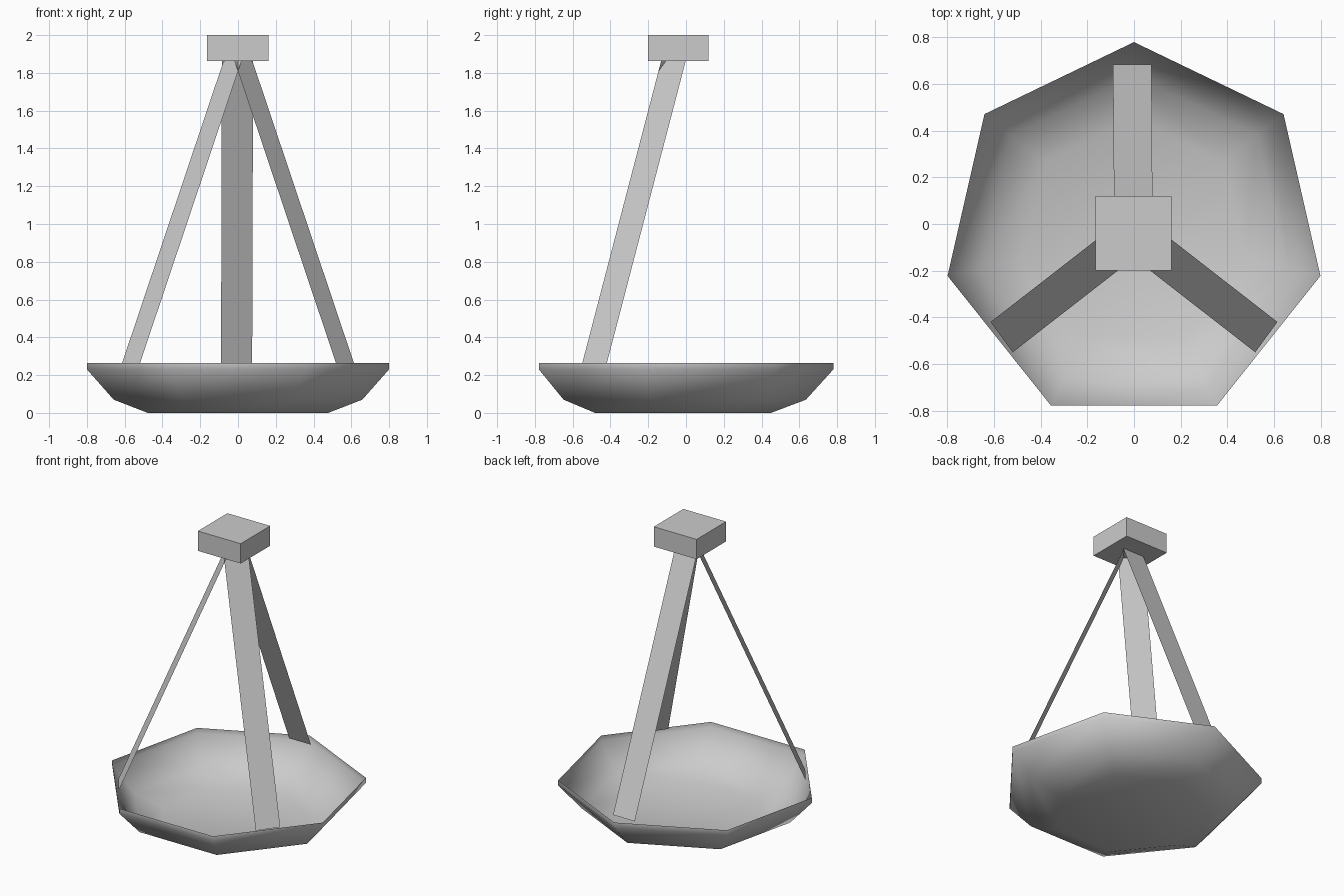
import bpy, bmesh, math

if "Cube" in bpy.data.objects:
    bpy.data.objects.remove(bpy.data.objects["Cube"])

grey = bpy.data.materials.new("light_grey")
grey.diffuse_color = (0.6, 0.6, 0.6, 1)
grey.use_nodes = True
grey.node_tree.nodes["Principled BSDF"].inputs["Base Color"].default_value = grey.diffuse_color


def make_object(name, bm, smooth=False):
    mesh = bpy.data.meshes.new(name)
    for f in bm.faces:
        f.smooth = smooth
    bm.to_mesh(mesh)
    bm.free()
    mesh.materials.append(grey)
    obj = bpy.data.objects.new(name, mesh)
    bpy.context.collection.objects.link(obj)
    return obj


# Shallow seven-sided dish, open at the top: (radius, height) profile
SIDES, DISH_Y = 7, -0.04
bm = bmesh.new()
rings = []
for r, z in [(0.49, 0.0), (0.675, 0.07), (0.82, 0.23), (0.82, 0.265)]:
    angles = [math.pi / 2 + i * math.tau / SIDES for i in range(SIDES)]
    rings.append([bm.verts.new((r * math.cos(a), DISH_Y + r * math.sin(a), z)) for a in angles])
bm.faces.new(rings[0][::-1])
for low, high in zip(rings, rings[1:]):
    for i in range(SIDES):
        j = (i + 1) % SIDES
        bm.faces.new((low[i], low[j], high[j], high[i]))
make_object("dish", bm, smooth=True)


# Flat struts from the dish rim up into the receiver box
def strut(name, corners):
    bm = bmesh.new()
    bm.faces.new([bm.verts.new(c) for c in corners])
    make_object(name, bm)


strut("back_strut", [(0.075, 0.684, 0.26), (-0.09, 0.684, 0.26),
                     (-0.085, -0.025, 1.9), (0.08, -0.025, 1.9)])
right = [(0.52, -0.55, 0.26), (0.615, -0.42, 0.26),
         (0.064, 0.008, 1.9), (-0.031, -0.122, 1.9)]
strut("right_strut", right)
strut("left_strut", [(-x, y, z) for x, y, z in reversed(right)])

# Receiver box on top
bm = bmesh.new()
bmesh.ops.create_cube(bm, size=1)
bmesh.ops.scale(bm, vec=(0.325, 0.32, 0.136), verts=bm.verts)
bmesh.ops.translate(bm, vec=(-0.002, -0.04, 1.932), verts=bm.verts)
make_object("receiver_box", bm)
